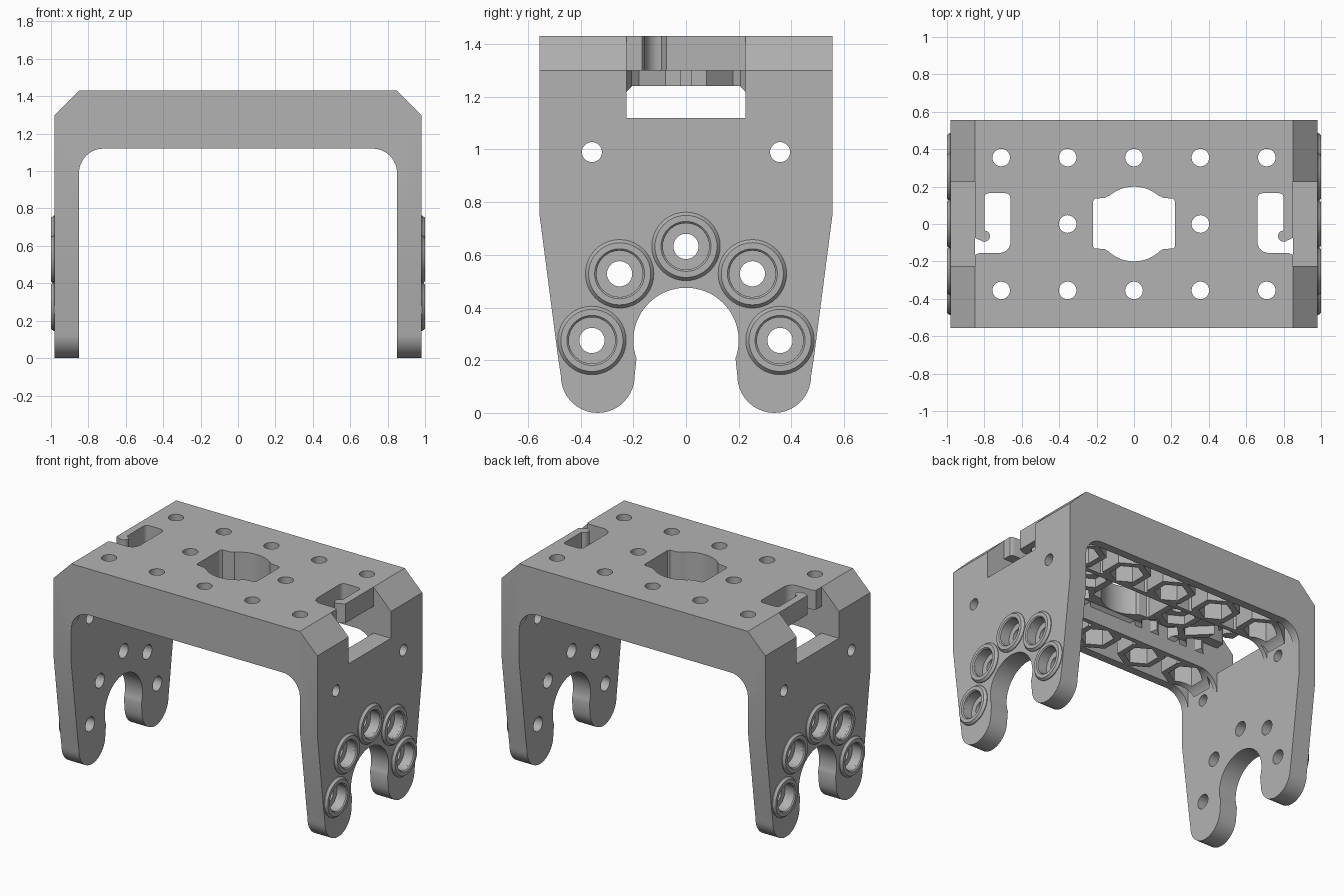
import bpy, bmesh
from math import cos, sin, pi, radians
from mathutils import Matrix, Vector

if "Cube" in bpy.data.objects:
    bpy.data.objects.remove(bpy.data.objects["Cube"])

grey = bpy.data.materials.new("plain grey")
grey.use_nodes = True
colour = (0.45, 0.45, 0.45, 1)
grey.diffuse_color = colour
grey.node_tree.nodes["Principled BSDF"].inputs["Base Color"].default_value = colour

AXES = {"x": lambda u, v, w: (w, u, v),
        "y": lambda u, v, w: (u, w, v),
        "z": lambda u, v, w: (u, v, w)}


def prism(name, outline, axis, low, high):
    """Extrude a 2D outline along an axis."""
    bm = bmesh.new()
    place = AXES[axis]
    lo = [bm.verts.new(place(u, v, low)) for u, v in outline]
    hi = [bm.verts.new(place(u, v, high)) for u, v in outline]
    bm.faces.new(lo)
    bm.faces.new(hi)
    n = len(lo)
    for i in range(n):
        j = (i + 1) % n
        bm.faces.new((lo[i], lo[j], hi[j], hi[i]))
    bmesh.ops.recalc_face_normals(bm, faces=bm.faces)
    mesh = bpy.data.meshes.new(name)
    bm.to_mesh(mesh)
    bm.free()
    mesh.materials.append(grey)
    ob = bpy.data.objects.new(name, mesh)
    bpy.context.collection.objects.link(ob)
    return ob


def arc(u, v, r, start, end, n=12):
    angles = [radians(start + (end - start) * i / n) for i in range(n + 1)]
    return [(u + r * cos(a), v + r * sin(a)) for a in angles]


def disc(u, v, r, n=32, turn=0):
    return arc(u, v, r, turn, turn + 360, n)[:-1]


def rect(u0, u1, v0, v1):
    return [(u0, v0), (u1, v0), (u1, v1), (u0, v1)]


def bar(a, b, width):
    a, b = Vector(a), Vector(b)
    side = (b - a).normalized().orthogonal() * width / 2
    return [tuple(p) for p in (a + side, b + side, b - side, a - side)]


def mirrored(half):
    """Close a half outline by mirroring it across u = 0."""
    return half + [(-u, v) for u, v in reversed(half)]


def boolean(target, tool, operation="DIFFERENCE"):
    mod = target.modifiers.new("boolean", "BOOLEAN")
    mod.operation = operation
    mod.solver = "EXACT"
    mod.object = tool
    bpy.context.view_layer.objects.active = target
    bpy.ops.object.modifier_apply(modifier=mod.name)
    bpy.data.objects.remove(tool)


def cut(target, outline, axis, low, high):
    boolean(target, prism("cutter", outline, axis, low, high))


# Bracket: U-shaped front profile limited by the side outline of the arms
front = mirrored([(0.85, 1.43), (0.98, 1.30), (0.98, -0.1), (0.85, -0.1)]
                 + arc(0.72, 0.99, 0.13, 0, 90))
side = mirrored(arc(0, 0.275, 0.2, 90, -20, 20)
                + arc(0.335, 0.14, 0.14, 180, 360, 20)
                + [(0.487, 0.22), (0.557, 0.76), (0.557, 1.5)])
# Drop the doubled centre point of the notch arc
side = side[:-1]
bracket = prism("bracket", front, "y", -0.7, 0.7)
boolean(bracket, prism("outline", side, "x", -1.2, 1.2), "INTERSECT")

PITCH = 0.355
holes = [(i * PITCH, s * PITCH) for i in range(-2, 3) for s in (-1, 1)]
holes += [(-PITCH, 0), (PITCH, 0)]

# Underside pocket, leaving a lattice of ribs
pocket = prism("pocket", rect(-0.85, 0.85, -0.5, 0.5), "z", 0.9, 1.30)
ribs = [disc(u, v, 0.15, 6, 90) for u, v in holes] + [disc(0, 0, 0.25, 40)]
for s in (-1, 1):
    ribs.append(rect(-1, 1, s * 0.24 - 0.015, s * 0.24 + 0.015))
    for i in range(-2, 2):
        u = i * PITCH
        ribs.append(bar((u, 0), (u + PITCH, s * PITCH), 0.04))
        ribs.append(bar((u, s * PITCH), (u + PITCH, 0), 0.04))
for outline in ribs:
    cut(pocket, outline, "z", 0.8, 1.4)
boolean(bracket, pocket)

# Channel below the centre ribs
channel = mirrored([(0.225, 0.9), (0.225, 1.22), (0.205, 1.24)])
cut(bracket, channel, "x", -0.85, 0.85)

# Hex nut seats and screw holes in the top plate
for u, v in holes:
    cut(bracket, disc(u, v, 0.105, 6, 90), "z", 0.9, 1.30)
    cut(bracket, disc(u, v, 0.047), "z", 1.2, 1.5)

# Central opening: a circle with a clipped rectangle
cut(bracket, disc(0, 0, 0.2, 48), "z", 0.9, 1.5)
clipped = mirrored([(0.14, -0.145), (0.155, -0.135), (0.21, -0.13),
                    (0.22, -0.12), (0.22, 0.12), (0.21, 0.135),
                    (0.155, 0.14), (0.14, 0.15)])
cut(bracket, clipped, "z", 0.9, 1.5)

# Hooked cable slots, side windows and arm holes
hook = (arc(0.69, 0.135, 0.03, 180, 90, 5) + arc(0.775, 0.14, 0.025, 90, 0, 5)
        + arc(0.80, -0.065, 0.03, 90, 310, 12)
        + [(0.86, -0.07), (0.86, -0.175), (0.845, -0.162), (0.825, -0.155)]
        + arc(0.72, -0.095, 0.06, 270, 180, 6))
bosses = [(0, 0.632)] + [(s * u, v) for s in (-1, 1)
                         for u, v in ((0.252, 0.528), (0.357, 0.275))]
for s in (-1, 1):
    cut(bracket, [(s * u, v) for u, v in hook], "z", 1.15, 1.5)
    lo, hi = sorted((s * 0.85, s * 1.1))
    cut(bracket, rect(-0.225, 0.225, 1.12, 1.5), "x", lo, hi)
    lo, hi = sorted((s * 0.8, s * 1.1))
    for t in (-1, 1):
        cut(bracket, disc(t * 0.357, 0.99, 0.038), "x", lo, hi)
    for u, v in bosses:
        cut(bracket, disc(u, v, 0.048), "x", lo, hi)
        seat = sorted((s * 0.925, s * 1.1))
        cut(bracket, disc(u, v, 0.088), "x", *seat)


def boss_ring(name, s, u, v):
    """Lathe a bevelled collar around an arm hole."""
    section = [(0.088, 0.97), (0.13, 0.97), (0.13, 0.985), (0.118, 1.0),
               (0.095, 1.0), (0.088, 0.993)]
    bm = bmesh.new()
    verts = [bm.verts.new((s * x, r, 0)) for r, x in section]
    edges = [bm.edges.new((verts[i - 1], verts[i])) for i in range(len(verts))]
    bmesh.ops.spin(bm, geom=verts + edges, cent=(0, 0, 0), axis=(1, 0, 0),
                   angle=2 * pi, steps=40)
    bmesh.ops.remove_doubles(bm, verts=bm.verts, dist=0.0005)
    bmesh.ops.transform(bm, matrix=Matrix.Translation((0, u, v)), verts=bm.verts)
    bmesh.ops.recalc_face_normals(bm, faces=bm.faces)
    mesh = bpy.data.meshes.new(name)
    bm.to_mesh(mesh)
    bm.free()
    mesh.materials.append(grey)
    ob = bpy.data.objects.new(name, mesh)
    bpy.context.collection.objects.link(ob)
    return ob


parts = [bracket]
for label, s in (("left", 1), ("right", -1)):
    for i, (u, v) in enumerate(bosses):
        parts.append(boss_ring(f"{label}_boss_{i + 1}", s, u, v))

# Smooth the round walls, keep corners sharp
bpy.ops.object.select_all(action="DESELECT")
for ob in parts:
    ob.select_set(True)
bpy.context.view_layer.objects.active = bracket
bpy.ops.object.shade_smooth_by_angle(angle=radians(25))
